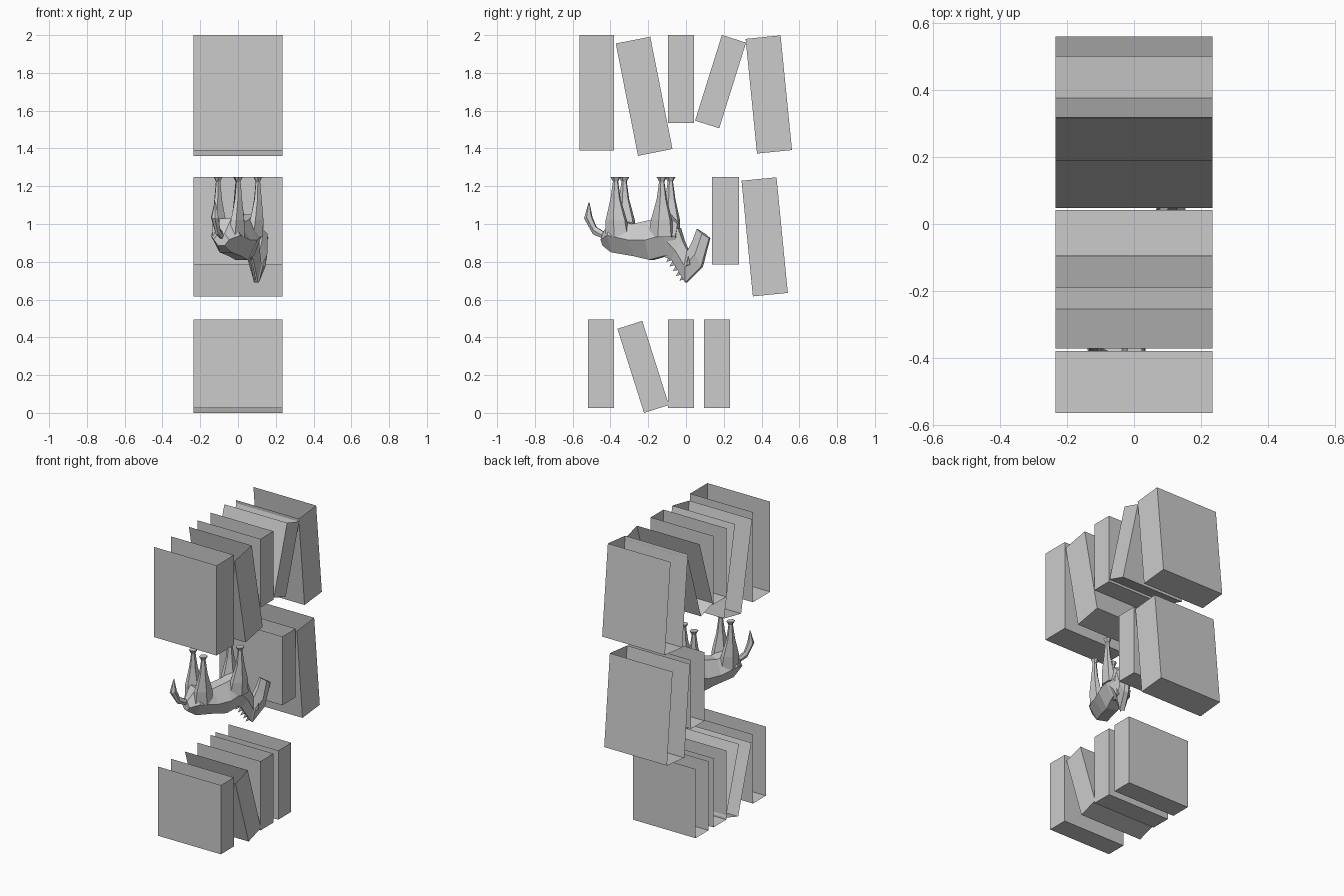
import bpy, bmesh
from math import radians, sin, cos
from mathutils import Vector


def make_object(name, verts, faces, merge=False):
    me = bpy.data.meshes.new(name)
    bm = bmesh.new()
    vs = [bm.verts.new(v) for v in verts]
    for f in faces:
        bm.faces.new([vs[i] for i in f])
    if merge:
        bmesh.ops.remove_doubles(bm, verts=bm.verts, dist=1e-5)
        bmesh.ops.recalc_face_normals(bm, faces=bm.faces)
    bm.to_mesh(me)
    bm.free()
    ob = bpy.data.objects.new(name, me)
    bpy.context.collection.objects.link(ob)
    return ob


# Book: thin shell with two covers, a spine on +x and a bottom; top and -x open
def book(name, y, z, width, height, tilt=0):
    a = radians(tilt)
    side = Vector((0, cos(a), sin(a))) * width
    up = Vector((0, -sin(a), cos(a))) * height
    verts = []
    for x in (-0.235, 0.235):
        p = Vector((x, y, z))
        verts += [p, p + side, p + side + up, p + up]
    faces = [(0, 4, 7, 3), (1, 2, 6, 5), (4, 5, 6, 7), (0, 1, 5, 4)]
    make_object(name, verts, faces)


# Each row: bottom front corner y, z, thickness, height, lean
rows = {
    "top": [(-0.565, 1.39, 0.185, 0.61), (-0.254, 1.361, 0.186, 0.606, 11.2),
            (-0.095, 1.535, 0.137, 0.465), (0.048, 1.547, 0.134, 0.475, -17.4),
            (0.376, 1.373, 0.186, 0.61, 5.7)],
    "middle": [(0.138, 0.785, 0.142, 0.465), (0.354, 0.617, 0.186, 0.615, 5.6)],
    "bottom": [(-0.519, 0.027, 0.138, 0.468), (-0.222, 0.0, 0.138, 0.467, 17.6),
               (-0.095, 0.027, 0.137, 0.468), (0.095, 0.027, 0.138, 0.468)],
}
for row, books in rows.items():
    for i, b in enumerate(books):
        book(f"{row}_book_{i + 1}", *b)


# Upside-down horse, turned about 23 degrees: u forward, w sideways
def horse_point(u, w, z):
    return Vector((0.39 * u + 0.92 * w, -0.228 + 0.92 * u - 0.39 * w, z))


# Loft hexagonal rings given as (u1, z1, u2, z2, half_width[, w offset])
def loft(name, rings):
    verts, faces = [], []
    for u1, z1, u2, z2, h, *off in rings:
        w = off[0] if off else 0
        um, zm = (u1 + u2) / 2, (z1 + z2) / 2
        verts += [horse_point(u1, w - 0.4 * h, z1), horse_point(u1, w + 0.4 * h, z1),
                  horse_point(um, w + h, zm), horse_point(u2, w + 0.4 * h, z2),
                  horse_point(u2, w - 0.4 * h, z2), horse_point(um, w - h, zm)]
    for r in range(len(rings) - 1):
        for k in range(6):
            a, b = r * 6 + k, r * 6 + (k + 1) % 6
            faces.append((a, b, b + 6, a + 6))
    n = len(verts)
    faces += [tuple(range(5, -1, -1)), tuple(range(n - 6, n))]
    return make_object(name, verts, faces, merge=True)


# Trunk, neck and head
loft("horse_body", [(-0.225, 0.885, -0.225, 0.95, 0.045), (-0.17, 0.85, -0.17, 1.03, 0.085),
                    (-0.04, 0.83, -0.05, 1.0, 0.09), (0.05, 0.81, 0.05, 1.02, 0.09),
                    (0.15, 0.835, 0.15, 1.05, 0.075), (0.20, 0.87, 0.205, 1.0, 0.04)])
loft("horse_neck", [(0.11, 0.835, 0.21, 0.98, 0.055), (0.17, 0.81, 0.235, 0.91, 0.04),
                    (0.24, 0.70, 0.265, 0.85, 0.03)])
loft("horse_head", [(0.24, 0.70, 0.25, 0.86, 0.028), (0.25, 0.69, 0.262, 0.86, 0.036),
                    (0.34, 0.775, 0.29, 0.91, 0.035), (0.384, 0.925, 0.313, 0.973, 0.022)])

# Tail
loft("horse_tail", [(-0.22, 0.92, -0.21, 0.95, 0.012), (-0.285, 0.945, -0.27, 0.985, 0.016),
                    (-0.335, 1.03, -0.295, 1.04, 0.022), (-0.312, 1.115, -0.308, 1.115, 0.004)])

# Legs with flared hooves
leg = [(0.93, 0.065, 0.03, 0.045), (1.02, 0.055, 0.012, 0.038), (1.13, 0.026, 0, 0.022),
       (1.225, 0.013, 0, 0.013), (1.248, 0.025, 0, 0.025), (1.25, 0.025, 0, 0.025)]
for pair, centre, lean in (("hind", -0.133, 0.2), ("front", 0.133, -0.3)):
    for side, s in (("left", -1), ("right", 1)):
        loft(f"horse_{pair}_{side}_leg",
             [(centre + lean * d - hu, z, centre + lean * d + hu, z, hw, s * (0.058 - 0.4 * d))
              for z, hu, d, hw in leg])

# Ears on the sides of the head
for side, s in (("left", -1), ("right", 1)):
    loft(f"horse_{side}_ear", [(0.255, 0.775, 0.285, 0.785, 0.012, s * 0.032),
                               (0.28, 0.83, 0.28, 0.83, 0, s * 0.045)])

# Mane spikes along the neck
for i in range(5):
    t = i / 4
    u, z = 0.16 + 0.075 * t, 0.82 - 0.10 * t
    loft(f"mane_spike_{i + 1}", [(u - 0.006, z + 0.012, u + 0.010, z - 0.012, 0.006),
                                 (u - 0.026, z - 0.02, u - 0.026, z - 0.02, 0)])
